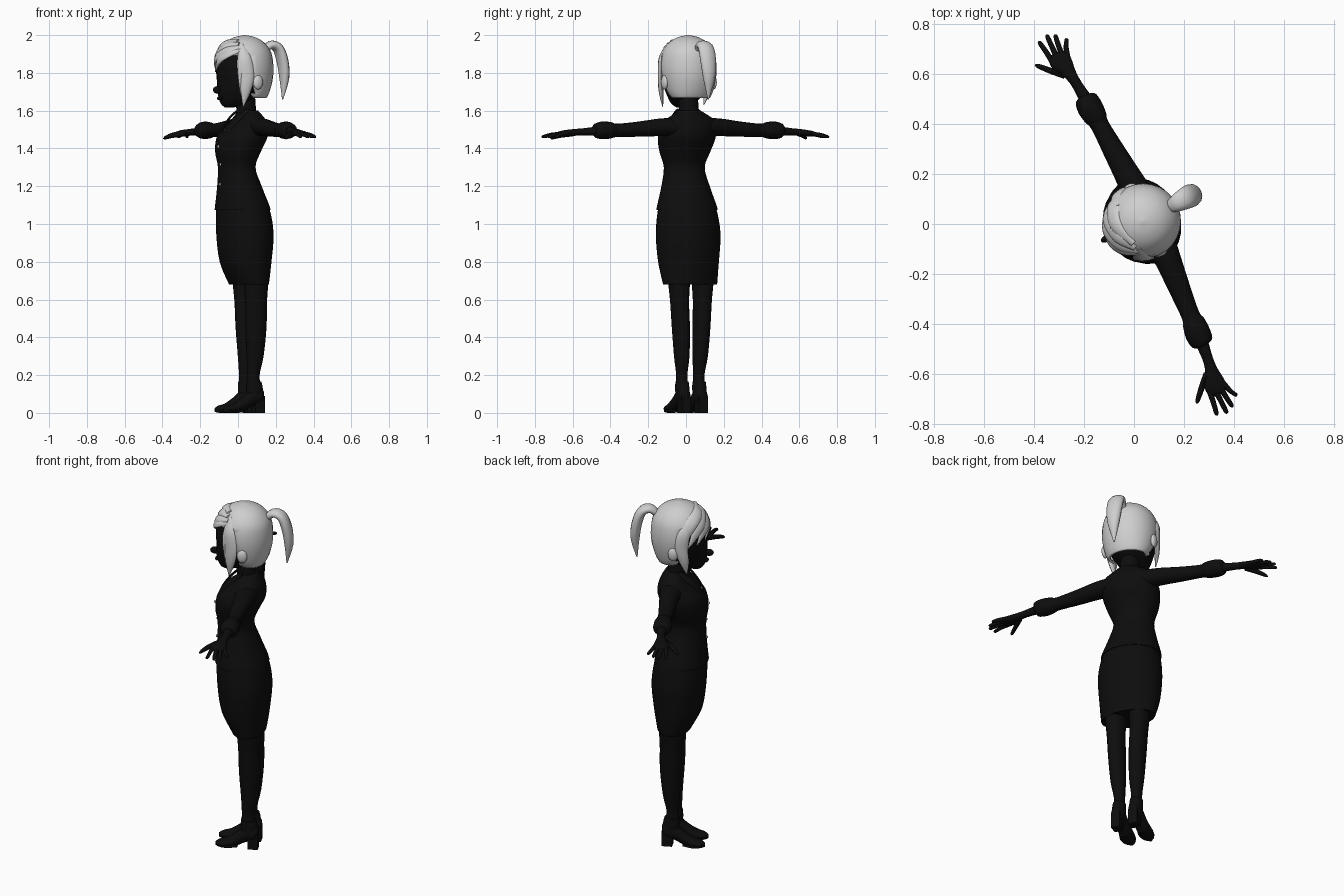
import bpy, bmesh, math
from mathutils import Vector, Matrix

# Body is modelled facing -y, then turned as a whole
TURN = Matrix.Translation((0.004, -0.004, 0)) @ Matrix.Rotation(math.radians(-64.5), 4, 'Z')


def material(name, v):
    m = bpy.data.materials.new(name)
    m.diffuse_color = (v, v, v, 1)
    return m


BLACK = material("black", 0.004)
GREY = material("light_grey", 0.62)


def finish(name, bm, mat, smooth=True):
    bmesh.ops.recalc_face_normals(bm, faces=bm.faces[:])
    me = bpy.data.meshes.new(name)
    bm.to_mesh(me)
    bm.free()
    me.materials.append(mat)
    ob = bpy.data.objects.new(name, me)
    bpy.context.collection.objects.link(ob)
    ob.matrix_world = TURN
    if smooth:
        bpy.ops.object.select_all(action='DESELECT')
        ob.select_set(True)
        bpy.context.view_layer.objects.active = ob
        bpy.ops.object.shade_smooth_by_angle(angle=math.radians(50))
    return ob


def smooth_rows(rows, steps):
    """Catmull-Rom interpolation of rows of numbers"""
    out = []
    for i in range(len(rows) - 1):
        p = [rows[max(0, min(len(rows) - 1, i + k))] for k in (-1, 0, 1, 2)]
        for s in range(steps):
            t = s / steps
            out.append([0.5 * (2 * b + (c - a) * t + (2 * a - 5 * b + 4 * c - d) * t * t
                               + (3 * b - a - 3 * c + d) * t ** 3) for a, b, c, d in zip(*p)])
    return out + [list(rows[-1])]


def loft(name, rows, mat, wide=None, thin=None, centre=None, steps=4, n=20, keep=None):
    """Rows are x, y, z, wide radius, thin radius. centre lays the strip on a rounded form."""
    rows = smooth_rows(rows, steps)
    bm = bmesh.new()
    rings = []
    for i, r in enumerate(rows):
        p = Vector(r[:3])
        t = (Vector(rows[min(i + 1, len(rows) - 1)][:3]) - Vector(rows[max(i - 1, 0)][:3])).normalized()
        if centre:
            w = t.cross(p - Vector(centre)).normalized()
            h = w.cross(t)
        else:
            w = Vector(wide)
            h = Vector(thin) if thin else t.cross(w).normalized()
        ring = []
        for k in range(n):
            a = 2 * math.pi * k / n
            ring.append(bm.verts.new(p + w * max(r[3], .001) * math.cos(a) + h * max(r[4], .001) * math.sin(a)))
        rings.append(ring)
    for a, b in zip(rings, rings[1:]):
        for k in range(n):
            bm.faces.new((a[k], a[(k + 1) % n], b[(k + 1) % n], b[k]))
    bm.faces.new(rings[0])
    bm.faces.new(rings[-1])
    if keep:
        drop = [f for f in bm.faces if not keep(f.calc_center_median())]
        bmesh.ops.delete(bm, geom=drop, context='FACES')
    return finish(name, bm, mat)


def ball(name, pos, size, mat, seg=16):
    bm = bmesh.new()
    m = Matrix.Translation(pos) @ Matrix.Diagonal((*size, 1))
    bmesh.ops.create_uvsphere(bm, u_segments=seg, v_segments=seg // 2 + 2, radius=1, matrix=m)
    return finish(name, bm, mat)


def box(name, pos, size, mat):
    bm = bmesh.new()
    bmesh.ops.create_cube(bm, size=1, matrix=Matrix.Translation(pos) @ Matrix.Diagonal((*size, 1)))
    return finish(name, bm, mat, False)


X, Y, Z = (1, 0, 0), (0, 1, 0), (0, 0, 1)


def upright(name, rows, mat, **kw):
    """Rows are z, y, half width, half depth"""
    return loft(name, [(0, y, z, a, b) for z, y, a, b in rows], mat, wide=X, thin=Y, n=28, **kw)


# Jacket and skirt
upright("jacket", [(1.075, .022, .166, .144), (1.1, .02, .161, .139), (1.2, .004, .131, .115),
                   (1.3, -.012, .111, .097), (1.38, -.005, .138, .116), (1.45, .016, .157, .129),
                   (1.5, .035, .155, .115), (1.545, .055, .145, .082), (1.58, .057, .095, .062),
                   (1.6, .053, .06, .054)], BLACK)
upright("skirt", [(.685, .058, .152, .092), (.69, .058, .154, .095), (.8, .04, .168, .13),
                  (.95, .036, .177, .146), (1.08, .024, .158, .137), (1.15, .01, .13, .11)], BLACK)

# Neck and head
upright("neck", [(1.54, .055, .06, .055), (1.6, .045, .052, .052), (1.68, .035, .052, .055)], BLACK)
upright("head", [(1.617, -.055, .022, .025), (1.64, -.033, .06, .068), (1.69, .0, .097, .115),
                 (1.76, .02, .13, .135), (1.84, .025, .138, .143), (1.92, .028, .115, .118),
                 (1.96, .03, .06, .06)], BLACK)
ball("nose", (0, -.125, 1.71), (.014, .026, .02), BLACK)
ball("lips", (0, -.112, 1.665), (.025, .012, .009), BLACK)

# Hair cap with an opening for the face
cap = upright("hair_cap", [(1.66, .075, .1, .07), (1.7, .058, .125, .107), (1.77, .042, .145, .142),
                           (1.84, .035, .15, .152), (1.91, .035, .137, .14), (1.96, .035, .102, .104),
                           (1.988, .035, .056, .058), (2.0, .035, .004, .004)], GREY,
              keep=lambda c: c.z > 1.67 and not (c.z < 1.9 and c.y < (0.005 if c.z > 1.76 else .03)))
solid = cap.modifiers.new("thickness", 'SOLIDIFY')
solid.thickness = .012
solid.offset = -1


# Hair locks laid over the head: angle from the front, height, half width
def lock(name, pts, thick=.012):
    rows = []
    for deg, z, w in pts:
        r = .152 * math.sqrt(max(.05, 1 - ((z - 1.83) / .172) ** 2)) if z > 1.83 else .152 - .12 * max(0, 1.75 - z)
        a = math.radians(deg)
        rows.append((r * .96 * math.sin(a), .03 - r * math.cos(a), z, w, min(thick, w * .6 + .001)))
    loft(name, rows, GREY, centre=(0, .03, 1.8), n=10, steps=5)


lock("fringe_low", [(62, 1.925, .012), (32, 1.905, .026), (5, 1.87, .026), (-20, 1.805, .002)])
lock("fringe_middle", [(58, 1.935, .015), (20, 1.92, .03), (-18, 1.875, .03), (-45, 1.795, .002)])
lock("fringe_upper", [(52, 1.95, .015), (5, 1.945, .03), (-38, 1.89, .032), (-65, 1.785, .002)])
lock("fringe_outer", [(45, 1.965, .015), (-20, 1.955, .03), (-62, 1.9, .034), (-84, 1.76, .002)])
lock("left_side_lock", [(58, 1.95, .012), (67, 1.88, .034), (72, 1.78, .036), (69, 1.7, .026), (64, 1.62, .002)])
lock("left_thin_lock", [(56, 1.92, .01), (57, 1.85, .014), (58, 1.78, .012), (58, 1.69, .002)], .009)
lock("right_side_lock", [(-58, 1.94, .012), (-74, 1.87, .034), (-78, 1.78, .034), (-72, 1.7, .024), (-66, 1.63, .002)])

# Ponytail and its band
loft("ponytail", [(-.005, .15, 1.915, .022, .018), (-.008, .19, 1.948, .036, .022),
                  (-.01, .235, 1.93, .045, .026), (-.01, .262, 1.86, .045, .028),
                  (-.01, .272, 1.77, .033, .024), (-.01, .262, 1.66, .003, .003)], GREY, wide=X, n=12)
ball("ponytail_band", (-.005, .155, 1.92), (.026, .022, .026), GREY)

# Jacket buttons
for y, z in ((-.083, 1.495), (-.123, 1.41), (-.11, 1.315), (-.113, 1.21)):
    ball("button", (.006, y, z), (.008, .006, .008), GREY, 10)

for s, side in ((1, "left"), (-1, "right")):
    def limb(part, rows, wide=Y, n=16, **kw):
        loft(side + "_" + part, [(s * r[0], *r[1:]) for r in rows], BLACK, wide=wide, n=n, **kw)

    ball(side + "_ear", (s * .143, .045, 1.75), (.016, .028, .038), GREY)
    limb("lapel", [(.06, .03, 1.605, .012, .006), (.055, -.02, 1.57, .024, .006),
                   (.035, -.075, 1.51, .024, .005), (.012, -.113, 1.44, .004, .003)],
         centre=(0, .05, 1.45), n=8)

    # Sleeve with gathered cuff
    limb("sleeve", [(.09, .06, 1.51, .065, .05), (.17, .06, 1.512, .054, .047), (.3, .052, 1.502, .044, .04),
                    (.42, .045, 1.496, .037, .035), (.455, .043, 1.496, .046, .043),
                    (.5, .04, 1.496, .051, .047), (.54, .04, 1.494, .045, .04),
                    (.552, .039, 1.493, .028, .026)])
    # Forearm, palm and digits
    limb("hand", [(.53, .04, 1.493, .027, .024), (.61, .032, 1.488, .021, .019), (.66, .024, 1.485, .027, .018),
                  (.705, .014, 1.481, .042, .017), (.74, .014, 1.477, .041, .014), (.757, .014, 1.475, .022, .006)])
    for part, y0, x1, y1 in (("index_finger", -.016, .828, -.03), ("middle_finger", .006, .838, .008),
                             ("ring_finger", .027, .825, .038), ("little_finger", .045, .793, .07)):
        limb(part, [(.72, y0, 1.478, .012, .011), ((.73 + x1) / 2, (y0 + y1) / 2, 1.472, .0105, .0105),
                    (x1 - .008, y1, 1.462, .009, .008), (x1, y1, 1.459, .003, .003)], n=8, steps=3)
    limb("thumb", [(.66, .005, 1.48, .016, .014), (.705, -.042, 1.471, .014, .012),
                   (.74, -.075, 1.458, .01, .009), (.75, -.085, 1.453, .003, .003)], n=8, wide=Z)

    # Leg, ankle boot and block heel
    limb("leg", [(.07, .068, .74, .062, .072), (.067, .07, .6, .049, .06), (.06, .072, .45, .046, .058),
                 (.054, .07, .3, .04, .046), (.05, .062, .2, .029, .034), (.05, .065, .12, .032, .04),
                 (.05, .065, .08, .03, .036)], wide=X, thin=Y)
    limb("boot_cuff", [(.05, .065, .165, .034, .041), (.05, .068, .13, .036, .046),
                       (.05, .07, .07, .034, .045)], wide=X, thin=Y)
    limb("boot", [(.05, .118, .095, .015, .025), (.05, .1, .09, .033, .045), (.05, .05, .08, .036, .047),
                  (.051, 0, .048, .037, .038), (.053, -.05, .028, .041, .023), (.054, -.09, .022, .031, .017),
                  (.054, -.112, .019, .008, .008)], wide=X, thin=Z)
    box(side + "_heel", (s * .05, .09, .045), (.052, .055, .09), BLACK)
    limb("sole", [(.053, .005, .014, .026, .012), (.054, -.04, .01, .038, .01), (.054, -.085, .01, .032, .01),
                  (.054, -.112, .012, .008, .008)], wide=X, thin=Z)
